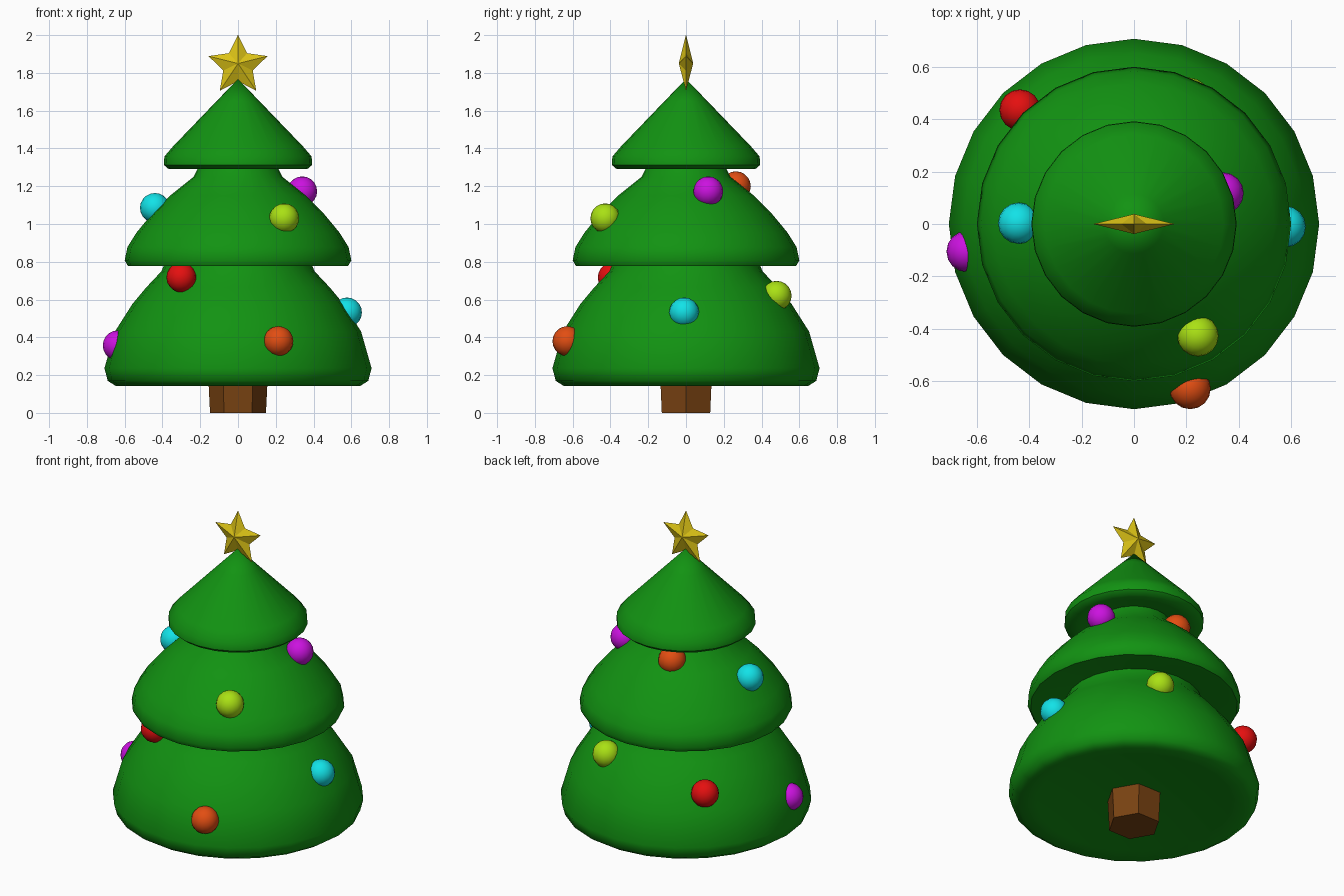
import bpy, bmesh, math

if "Cube" in bpy.data.objects:
    bpy.data.objects.remove(bpy.data.objects["Cube"])


def material(name, rgb):
    m = bpy.data.materials.new(name)
    m.diffuse_color = (*rgb, 1)
    m.use_nodes = True
    m.node_tree.nodes["Principled BSDF"].inputs["Base Color"].default_value = m.diffuse_color
    return m


GREEN = material("green", (0.006, 0.29, 0.006))
BROWN = material("brown", (0.19, 0.055, 0.006))
GOLD = material("gold", (0.72, 0.55, 0.008))
CYAN = material("cyan", (0.006, 0.76, 0.8))
MAGENTA = material("magenta", (0.6, 0.006, 0.74))
LIME = material("lime", (0.4, 0.75, 0.007))
RED = material("red", (0.78, 0.005, 0.005))
ORANGE = material("orange", (0.76, 0.075, 0.006))


def make_object(name, bm, mat, smooth_angle=None):
    bmesh.ops.recalc_face_normals(bm, faces=bm.faces)
    me = bpy.data.meshes.new(name)
    bm.to_mesh(me)
    bm.free()
    me.materials.append(mat)
    ob = bpy.data.objects.new(name, me)
    bpy.context.collection.objects.link(ob)
    if smooth_angle:
        bpy.ops.object.select_all(action='DESELECT')
        ob.select_set(True)
        bpy.context.view_layer.objects.active = ob
        bpy.ops.object.shade_smooth_by_angle(angle=math.radians(smooth_angle))
    return ob


def lathe(name, profile, sides, mat, smooth_angle=None):
    """Revolve (radius, z) points round the z axis; ends lie on the axis."""
    bm = bmesh.new()
    rings = []
    for r, z in profile:
        if r == 0:
            rings.append([bm.verts.new((0, 0, z))] * sides)
        else:
            rings.append([bm.verts.new((r * math.cos(2 * math.pi * i / sides),
                                        r * math.sin(2 * math.pi * i / sides), z))
                          for i in range(sides)])
    for a, b in zip(rings, rings[1:]):
        for i in range(sides):
            j = (i + 1) % sides
            bm.faces.new(list(dict.fromkeys((a[i], a[j], b[j], b[i]))))
    return make_object(name, bm, mat, smooth_angle)


# Foliage: three flared tiers in one profile, from the underside to the tip
foliage = [
    (0, 0.19), (0.35, 0.18), (0.55, 0.155), (0.648, 0.143), (0.69, 0.17),
    (0.707, 0.237), (0.652, 0.43), (0.56, 0.575), (0.485, 0.665), (0.405, 0.75),
    (0.385, 0.80), (0.50, 0.785), (0.583, 0.778), (0.60, 0.808), (0.585, 0.878),
    (0.537, 0.955), (0.45, 1.06), (0.36, 1.15), (0.235, 1.25),
    (0.205, 1.31), (0.30, 1.298), (0.366, 1.29), (0.392, 1.312), (0.39, 1.357),
    (0.342, 1.413), (0.114, 1.65), (0, 1.768)]
lathe("foliage", foliage, 24, GREEN, 50)

# Trunk: six-sided, slightly narrower at the foot
lathe("trunk", [(0, 0), (0.148, 0), (0.158, 0.20), (0, 0.20)], 6, BROWN)

# Star: five points, faceted to a ridge at front and back
bm = bmesh.new()
zc = 1.838
rim = []
for i in range(10):
    r = 0.164 if i % 2 == 0 else 0.082
    a = math.pi * i / 5
    rim.append(bm.verts.new((r * math.sin(a), 0, zc + r * math.cos(a))))
for y in (-0.038, 0.038):
    hub = bm.verts.new((0, y, zc + 0.012))
    for i in range(10):
        bm.faces.new((rim[i], rim[(i + 1) % 10], hub))
make_object("star", bm, GOLD)

# Baubles: balls half sunk in the foliage
baubles = [
    (CYAN, -0.44, 0.003, 1.085), (MAGENTA, 0.34, 0.118, 1.173),
    (LIME, 0.244, -0.427, 1.03), (RED, -0.30, -0.388, 0.717),
    (CYAN, 0.577, -0.01, 0.532), (ORANGE, 0.214, -0.628, 0.38),
    (MAGENTA, -0.637, -0.105, 0.357), (RED, -0.435, 0.435, 0.53),
    (LIME, 0.21, 0.48, 0.62), (ORANGE, -0.09, 0.264, 1.2)]
for n, (mat, x, y, z) in enumerate(baubles, 1):
    bm = bmesh.new()
    bmesh.ops.create_uvsphere(bm, u_segments=16, v_segments=10, radius=0.079)
    ob = make_object(f"bauble_{n}", bm, mat, 60)
    ob.location = (x, y, z)
